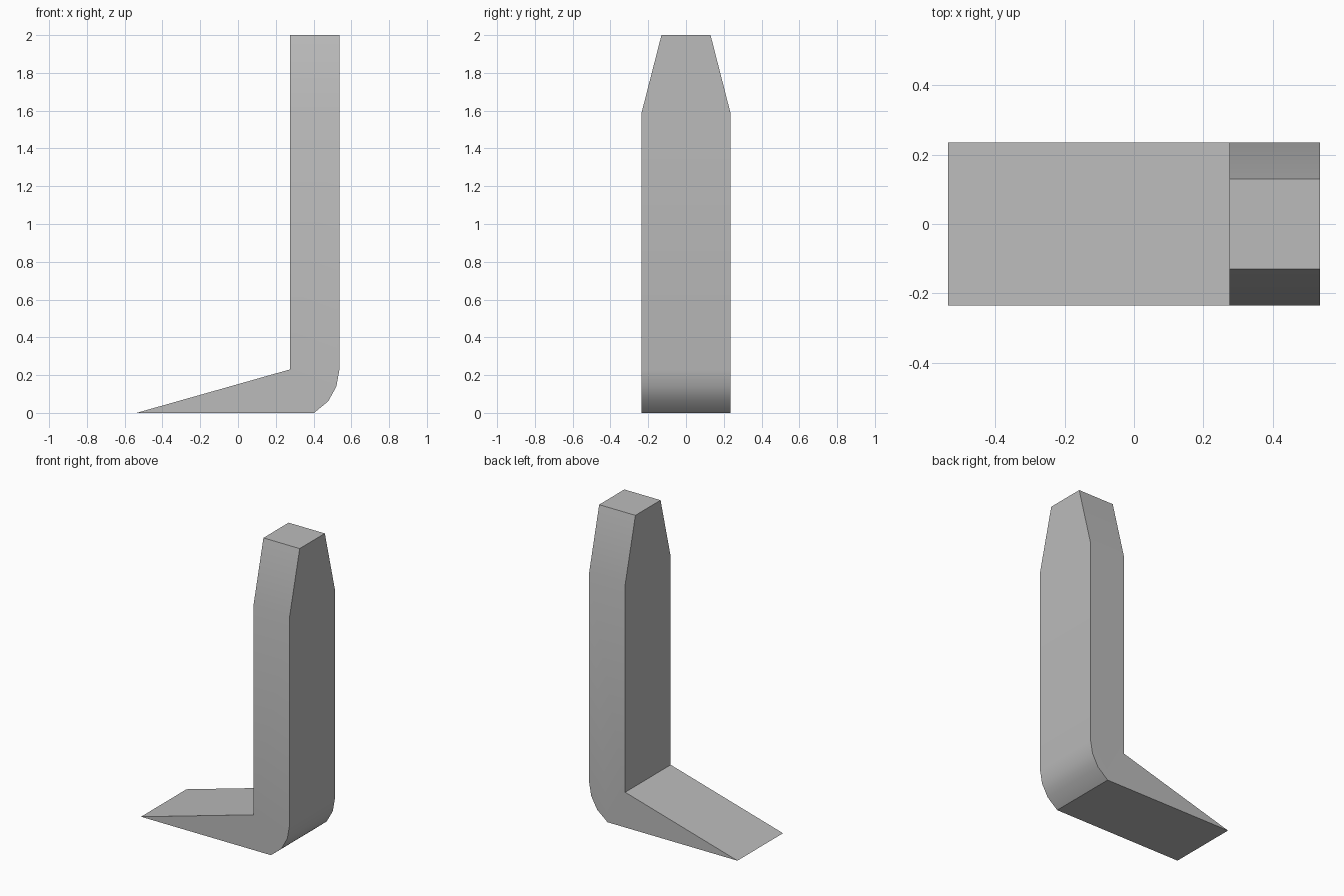
import bpy
import bmesh
import math

cube = bpy.data.objects.get("Cube")
if cube:
    bpy.data.objects.remove(cube, do_unlink=True)

HALF_WIDTH, TOP_HALF_WIDTH = 0.235, 0.13
TAPER_START = 1.59

# Plain grey material
grey = bpy.data.materials.new("plain_grey")
grey.use_nodes = True
colour = (0.5, 0.5, 0.5, 1)
grey.diffuse_color = colour
grey.node_tree.nodes["Principled BSDF"].inputs["Base Color"].default_value = colour

# Side profile: wedge toe, rounded heel, upright post
profile = [(-0.537, 0), (0.403, 0), (0.478, 0.062), (0.521, 0.14), (0.537, 0.23),
           (0.537, 2), (0.275, 2), (0.275, 0.23)]

bm = bmesh.new()
side = bm.faces.new([bm.verts.new((x, -HALF_WIDTH, z)) for x, z in profile])
swept = bmesh.ops.extrude_face_region(bm, geom=[side])
moved = [v for v in swept["geom"] if isinstance(v, bmesh.types.BMVert)]
bmesh.ops.translate(bm, verts=moved, vec=(0, 2 * HALF_WIDTH, 0))

# Cut the post where its taper starts, then narrow the tip
bmesh.ops.bisect_plane(bm, geom=bm.verts[:] + bm.edges[:] + bm.faces[:],
                       plane_co=(0, 0, TAPER_START), plane_no=(0, 0, 1))
for v in bm.verts:
    if v.co.z > TAPER_START + 0.1:
        v.co.y = math.copysign(TOP_HALF_WIDTH, v.co.y)
bmesh.ops.recalc_face_normals(bm, faces=bm.faces[:])

mesh = bpy.data.meshes.new("bent_bracket")
bm.to_mesh(mesh)
bm.free()
mesh.materials.append(grey)
bracket = bpy.data.objects.new("bent_bracket", mesh)
bpy.context.collection.objects.link(bracket)

# Smooth the heel and taper, keep the other edges sharp
bpy.ops.object.select_all(action="DESELECT")
bracket.select_set(True)
bpy.context.view_layer.objects.active = bracket
bpy.ops.object.shade_smooth_by_angle(angle=math.radians(30))
